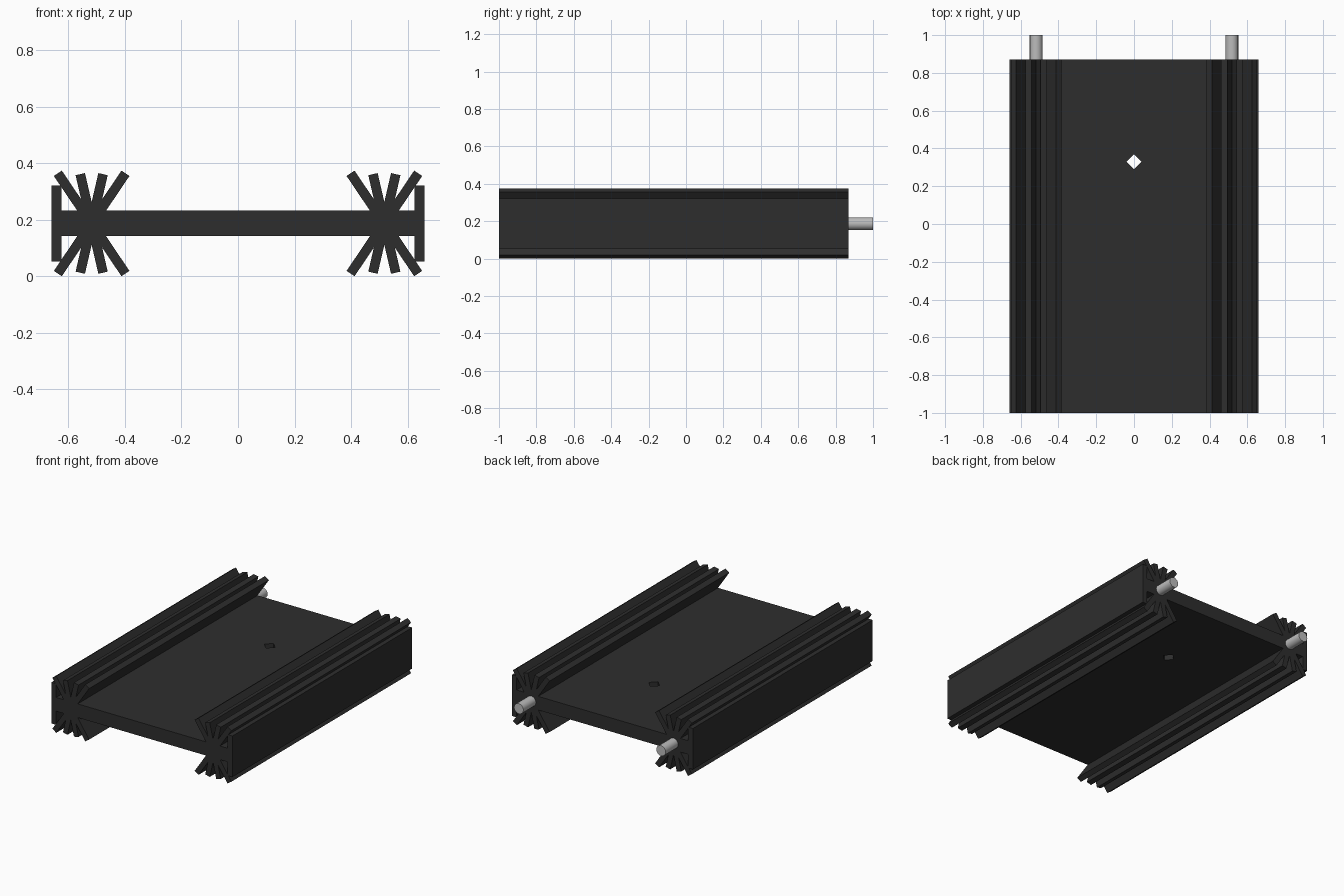
import bpy
import math

if "Cube" in bpy.data.objects:
    bpy.data.objects.remove(bpy.data.objects["Cube"])

FRONT, BACK, PIN_END = -1.0, 0.87, 1.0
MID_Z, RAIL_X = 0.187, 0.518


def material(name, color, rough):
    mat = bpy.data.materials.new(name)
    mat.use_nodes = True
    mat.diffuse_color = color
    bsdf = mat.node_tree.nodes["Principled BSDF"]
    bsdf.inputs["Base Color"].default_value = color
    bsdf.inputs["Roughness"].default_value = rough
    return mat


black = material("black_anodised", (0.027, 0.027, 0.027, 1), 0.6)
steel = material("pin_metal", (0.5, 0.5, 0.5, 1), 0.4)


def bar(name, x, z, width, height, angle=0.0):
    """Full-length bar with a rectangular section, turned about the y axis."""
    bpy.ops.mesh.primitive_cube_add(size=1, location=(x, (FRONT + BACK) / 2, z))
    ob = bpy.context.object
    ob.name = name
    ob.scale = (width, BACK - FRONT, height)
    ob.rotation_euler.y = angle
    ob.data.materials.append(black)
    return ob


# Central plate with a square mounting hole turned on its corner
plate = bar("base_plate", 0, MID_Z, 1.28, 0.09)
bpy.ops.mesh.primitive_cube_add(size=1, location=(0, 0.33, MID_Z),
                                rotation=(0, 0, math.pi / 4))
cutter = bpy.context.object
cutter.name = "hole_cutter"
cutter.scale = (0.056, 0.056, 0.4)
cutter.hide_render = True
cut = plate.modifiers.new("mounting_hole", 'BOOLEAN')
cut.operation, cut.solver, cut.object = 'DIFFERENCE', 'EXACT', cutter
bpy.context.view_layer.objects.active = plate
bpy.ops.object.modifier_apply(modifier=cut.name)
bpy.data.objects.remove(cutter)

for side, sx in (("left", 1), ("right", -1)):
    # Outer wall
    bar(f"{side}_side_wall", sx * 0.642, MID_Z, 0.035, 0.27)

    # Fins crossing at the rail centre, so each bar makes an upper and a lower fin
    for kind, degrees, reach in (("long", 34, 0.214), ("short", 13, 0.179)):
        for lean, sign in (("outward", sx), ("inward", -sx)):
            bar(f"{side}_{kind}_{lean}_fin", sx * RAIL_X, MID_Z, 0.034,
                2 * reach, sign * math.radians(degrees))

    # Solder pin at the back
    length = PIN_END - BACK + 0.05
    bpy.ops.mesh.primitive_cylinder_add(
        vertices=16, radius=0.034, depth=length,
        location=(sx * RAIL_X, PIN_END - length / 2, MID_Z),
        rotation=(math.pi / 2, 0, 0))
    pin = bpy.context.object
    pin.name = f"{side}_pin"
    pin.data.materials.append(steel)
    bpy.ops.object.shade_smooth_by_angle(angle=math.radians(35))
